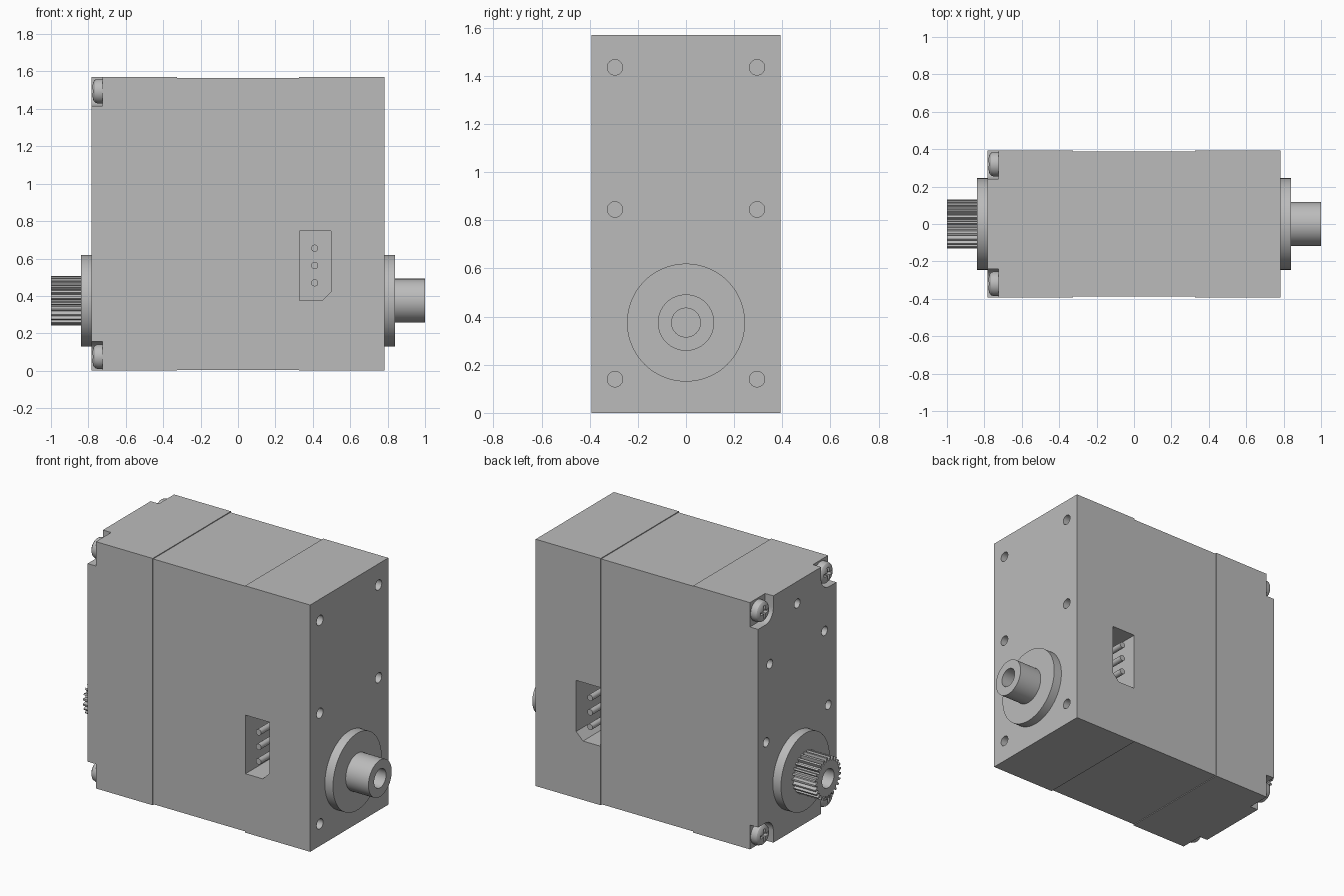
import bpy, bmesh
from math import cos, sin, pi, radians

cube = bpy.data.objects.get("Cube")
if cube:
    bpy.data.objects.remove(cube, do_unlink=True)

grey = bpy.data.materials.new("plain_grey")
grey.use_nodes = True
colour = (0.5, 0.5, 0.5, 1)
grey.diffuse_color = colour
grey.node_tree.nodes["Principled BSDF"].inputs["Base Color"].default_value = colour

# Main sizes
H, W, L = 1.57, 0.393, 0.783
STEP = 0.325
SHAFT_Z = 0.375


def circle(u, v, r, n=48):
    return [(u + r * cos(2 * pi * i / n), v + r * sin(2 * pi * i / n)) for i in range(n)]


def rect(u0, v0, u1, v1):
    return [(u0, v0), (u1, v0), (u1, v1), (u0, v1)]


def loft(bm, axis, sections):
    """Closed solid through (position, outline) sections along the x or y axis."""
    rings = []
    for pos, pts in sections:
        rings.append([bm.verts.new((pos, u, v) if axis == "x" else (u, pos, v)) for u, v in pts])
    faces = [bm.faces.new(rings[0]), bm.faces.new(rings[-1])]
    for a, b in zip(rings, rings[1:]):
        n = len(a)
        faces += [bm.faces.new((a[i], a[(i + 1) % n], b[(i + 1) % n], b[i])) for i in range(n)]
    bmesh.ops.recalc_face_normals(bm, faces=faces)


def prism(bm, axis, a, b, pts):
    loft(bm, axis, [(a, pts), (b, pts)])


def make(name, bm):
    mesh = bpy.data.meshes.new(name)
    bm.to_mesh(mesh)
    bm.free()
    mesh.materials.append(grey)
    obj = bpy.data.objects.new(name, mesh)
    bpy.context.collection.objects.link(obj)
    return obj


def activate(obj):
    bpy.ops.object.select_all(action="DESELECT")
    obj.select_set(True)
    bpy.context.view_layer.objects.active = obj


def cut(obj, bm):
    cutter = make("cutter", bm)
    cutter.hide_render = True
    activate(obj)
    mod = obj.modifiers.new("cut", "BOOLEAN")
    mod.operation, mod.solver, mod.object = "DIFFERENCE", "EXACT", cutter
    mod.use_self = True
    bpy.ops.object.modifier_apply(modifier=mod.name)
    bpy.data.objects.remove(cutter, do_unlink=True)


def smooth(obj):
    activate(obj)
    bpy.ops.object.shade_smooth_by_angle(angle=radians(30))


# Gear cover with corner notches and mounting holes
bm = bmesh.new()
prism(bm, "x", -L, -STEP, rect(-W, 0, W, H))
gear_cover = make("gear_cover", bm)
corners = [(sy, top) for sy in (-1, 1) for top in (True, False)]
SY, SZ = 0.32, 1.495
arc = [(SY + 0.08 * cos(pi * (1.5 - i / 16)), SZ + 0.08 * sin(pi * (1.5 - i / 16))) for i in range(9)]
notch = [(0.5, SZ - 0.08)] + arc + [(0.24, 1.7), (0.5, 1.7)]
bm = bmesh.new()
for sy, top in corners:
    prism(bm, "x", -0.9, -0.725, [(sy * y, z if top else H - z) for y, z in notch])
for y, z in [(0, 1.43), (-0.275, 1.15), (0.275, 1.15), (-0.312, 0.666), (0.312, 0.666)]:
    prism(bm, "x", -0.9, -0.65, circle(y, z, 0.029, 32))
cut(gear_cover, bm)
smooth(gear_cover)

# Slightly recessed middle case
bm = bmesh.new()
prism(bm, "x", -STEP, STEP, rect(-W + 0.005, 0.005, W - 0.005, H - 0.005))
make("middle_case", bm)

# End case with mounting holes and a connector pocket on each side
bm = bmesh.new()
prism(bm, "x", STEP, L, rect(-W, 0, W, H))
end_case = make("end_case", bm)
bm = bmesh.new()
for y in (-0.295, 0.295):
    for z in (0.14, 0.845, 1.435):
        prism(bm, "x", 0.68, 0.9, circle(y, z, 0.032, 32))
pocket = [(0.328, 0.375), (0.45, 0.375), (0.498, 0.423), (0.498, 0.748), (0.328, 0.748)]
for s in (-1, 1):
    prism(bm, "y", s * 0.115, s * 0.5, pocket)
cut(end_case, bm)
smooth(end_case)

# Connector pins
bm = bmesh.new()
for s in (-1, 1):
    for z in (0.47, 0.563, 0.655):
        prism(bm, "y", s * 0.1, s * 0.38, circle(0.41, z, 0.019, 24))
smooth(make("connector_pins", bm))

# Bearing flanges
for s, name in ((-1, "output_flange"), (1, "rear_flange")):
    bm = bmesh.new()
    prism(bm, "x", s * (L - 0.01), s * 0.84, circle(0, SHAFT_Z, 0.245, 80))
    smooth(make(name, bm))

# Plain rear shaft and toothed output shaft, both bored
TEETH = 25
spline = []
for i in range(TEETH):
    for offset, r in ((-0.34, 0.109), (-0.16, 0.132), (0.16, 0.132), (0.34, 0.109)):
        a = 2 * pi * (i + offset) / TEETH
        spline.append((r * cos(a), SHAFT_Z + r * sin(a)))
for s, name, outline in ((1, "rear_shaft", circle(0, SHAFT_Z, 0.117, 64)),
                         (-1, "output_spline", spline)):
    bm = bmesh.new()
    prism(bm, "x", s * 0.83, s, outline)
    shaft = make(name, bm)
    bm = bmesh.new()
    prism(bm, "x", s * 0.85, s * 1.1, circle(0, SHAFT_Z, 0.06))
    cut(shaft, bm)
    smooth(shaft)

# Domed corner screws with cross recesses
for i, (sy, top) in enumerate(corners):
    y, z = sy * SY, SZ if top else H - SZ
    bm = bmesh.new()
    loft(bm, "x", [(x, circle(y, z, r, 40)) for x, r in
                   ((-0.72, 0.066), (-0.75, 0.066), (-0.764, 0.061), (-0.773, 0.05), (-0.778, 0.03))])
    screw = make(f"corner_screw_{i + 1}", bm)
    for a, b in ((0.04, 0.009), (0.009, 0.04)):
        bm = bmesh.new()
        prism(bm, "x", -0.9, -0.75, rect(y - a, z - b, y + a, z + b))
        cut(screw, bm)
    smooth(screw)
